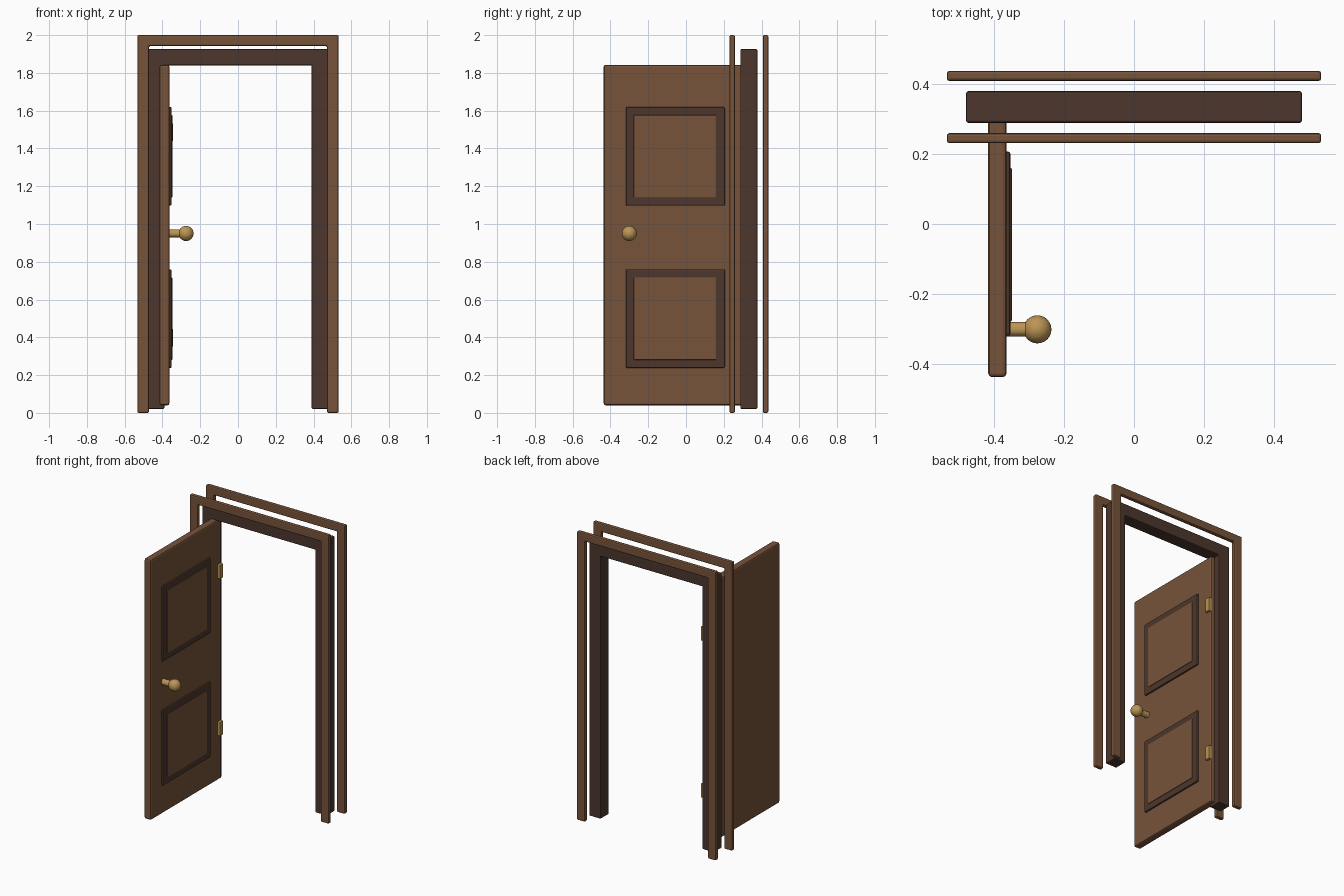
import bpy, bmesh, math

if "Cube" in bpy.data.objects:
    bpy.data.objects.remove(bpy.data.objects["Cube"])

def material(name, rgb):
    m = bpy.data.materials.new(name)
    m.diffuse_color = (*rgb, 1)
    m.use_nodes = True
    m.node_tree.nodes["Principled BSDF"].inputs["Base Color"].default_value = m.diffuse_color
    return m

WOOD = material("wood", (0.185, 0.087, 0.043))
DARK = material("dark_wood", (0.072, 0.037, 0.026))
BRASS = material("brass", (0.50, 0.30, 0.09))

def finish(ob, mat, bevel=0):
    ob.data.materials.append(mat)
    if bevel:
        b = ob.modifiers.new("bevel", 'BEVEL')
        b.width, b.segments = bevel, 2
    return ob

def box(name, lo, hi, mat, bevel=0):
    bpy.ops.mesh.primitive_cube_add(size=1, location=[(a + b) / 2 for a, b in zip(lo, hi)])
    ob = bpy.context.object
    ob.name = name
    ob.scale = [b - a for a, b in zip(lo, hi)]
    bpy.ops.object.transform_apply(location=False, rotation=False, scale=True)
    return finish(ob, mat, bevel)

def arch(name, outer, inner, z0, z_in, z_out, y0, y1, mat, bevel):
    # Upside-down U profile extruded in depth
    pts = [(-outer, z0), (-inner, z0), (-inner, z_in), (inner, z_in),
           (inner, z0), (outer, z0), (outer, z_out), (-outer, z_out)]
    bm = bmesh.new()
    face = bm.faces.new([bm.verts.new((x, y0, z)) for x, z in pts])
    ext = bmesh.ops.extrude_face_region(bm, geom=[face])
    for v in ext["geom"]:
        if isinstance(v, bmesh.types.BMVert):
            v.co.y = y1
    bmesh.ops.recalc_face_normals(bm, faces=bm.faces)
    me = bpy.data.meshes.new(name)
    bm.to_mesh(me)
    bm.free()
    ob = bpy.data.objects.new(name, me)
    bpy.context.collection.objects.link(ob)
    return finish(ob, mat, bevel)

# Door frame and its two casings
arch("door_jamb", 0.478, 0.39, 0.021, 1.84, 1.926, 0.288, 0.378, DARK, 0.006)
arch("front_casing", 0.533, 0.471, 0, 1.942, 2.0, 0.230, 0.259, WOOD, 0.008)
arch("back_casing", 0.533, 0.471, 0, 1.942, 2.0, 0.407, 0.436, WOOD, 0.008)

# Door leaf, swung open
box("door_leaf", (-0.415, -0.436, 0.04), (-0.363, 0.333, 1.843), WOOD, 0.011)

# Raised panels with dark mouldings
for tag, z in (("lower", 0.499), ("upper", 1.358)):
    box(tag + "_moulding", (-0.38, -0.318, z - 0.261), (-0.352, 0.206, z + 0.261), DARK, 0.006)
    box(tag + "_panel", (-0.37, -0.277, z - 0.218), (-0.348, 0.160, z + 0.218), WOOD, 0.003)

# Hinges
for tag, z in (("lower", 0.398), ("upper", 1.486)):
    box(tag + "_hinge", (-0.372, 0.294, z - 0.048), (-0.345, 0.331, z + 0.048), BRASS, 0.003)

# Door knob
bpy.ops.mesh.primitive_cylinder_add(vertices=24, radius=0.021, depth=0.11,
                                    location=(-0.325, -0.300, 0.95), rotation=(0, math.pi / 2, 0))
bpy.context.object.name = "knob_stem"
finish(bpy.context.object, BRASS)
bpy.ops.mesh.primitive_uv_sphere_add(segments=24, ring_count=16, radius=0.04,
                                     location=(-0.275, -0.300, 0.95))
bpy.context.object.name = "knob"
finish(bpy.context.object, BRASS)
